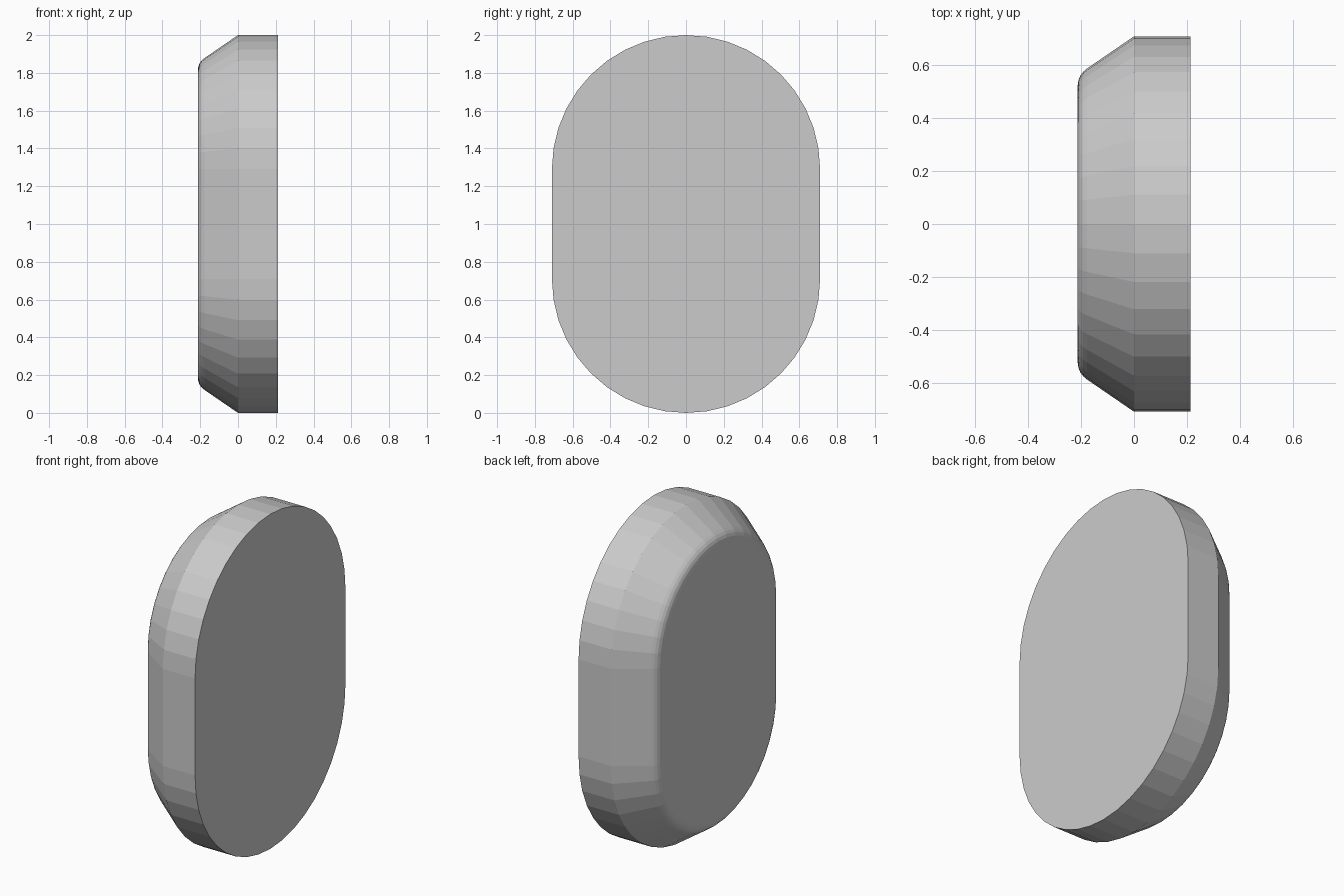
import bpy, bmesh
from math import sin, cos, pi

if "Cube" in bpy.data.objects:
    bpy.data.objects.remove(bpy.data.objects["Cube"])

R, Z_LOW, Z_HIGH, SEG = 0.71, 0.71, 1.29, 20

# x position and inset of each outline ring, from flat back to rounded face
PROFILE = [(0.213, 0), (0, 0), (-0.178, 0.122), (-0.192, 0.134),
           (-0.203, 0.148), (-0.21, 0.165), (-0.213, 0.185)]


def ring(bm, x, inset):
    """Stadium outline in the YZ plane."""
    r = R - inset
    verts = []
    for zc, start in ((Z_HIGH, 0), (Z_LOW, pi)):
        for i in range(SEG + 1):
            a = start + pi * i / SEG
            verts.append(bm.verts.new((x, r * cos(a), zc + r * sin(a))))
    return verts


# Rounded plate with one bevelled face
bm = bmesh.new()
rings = [ring(bm, x, d) for x, d in PROFILE]
n = len(rings[0])
for a, b in zip(rings, rings[1:]):
    for i in range(n):
        j = (i + 1) % n
        bm.faces.new((a[i], a[j], b[j], b[i]))
bm.faces.new(rings[0])
bm.faces.new(rings[-1][::-1])
bmesh.ops.recalc_face_normals(bm, faces=bm.faces)

mesh = bpy.data.meshes.new("bevelled_plate")
bm.to_mesh(mesh)
bm.free()
plate = bpy.data.objects.new("bevelled_plate", mesh)
bpy.context.collection.objects.link(plate)
